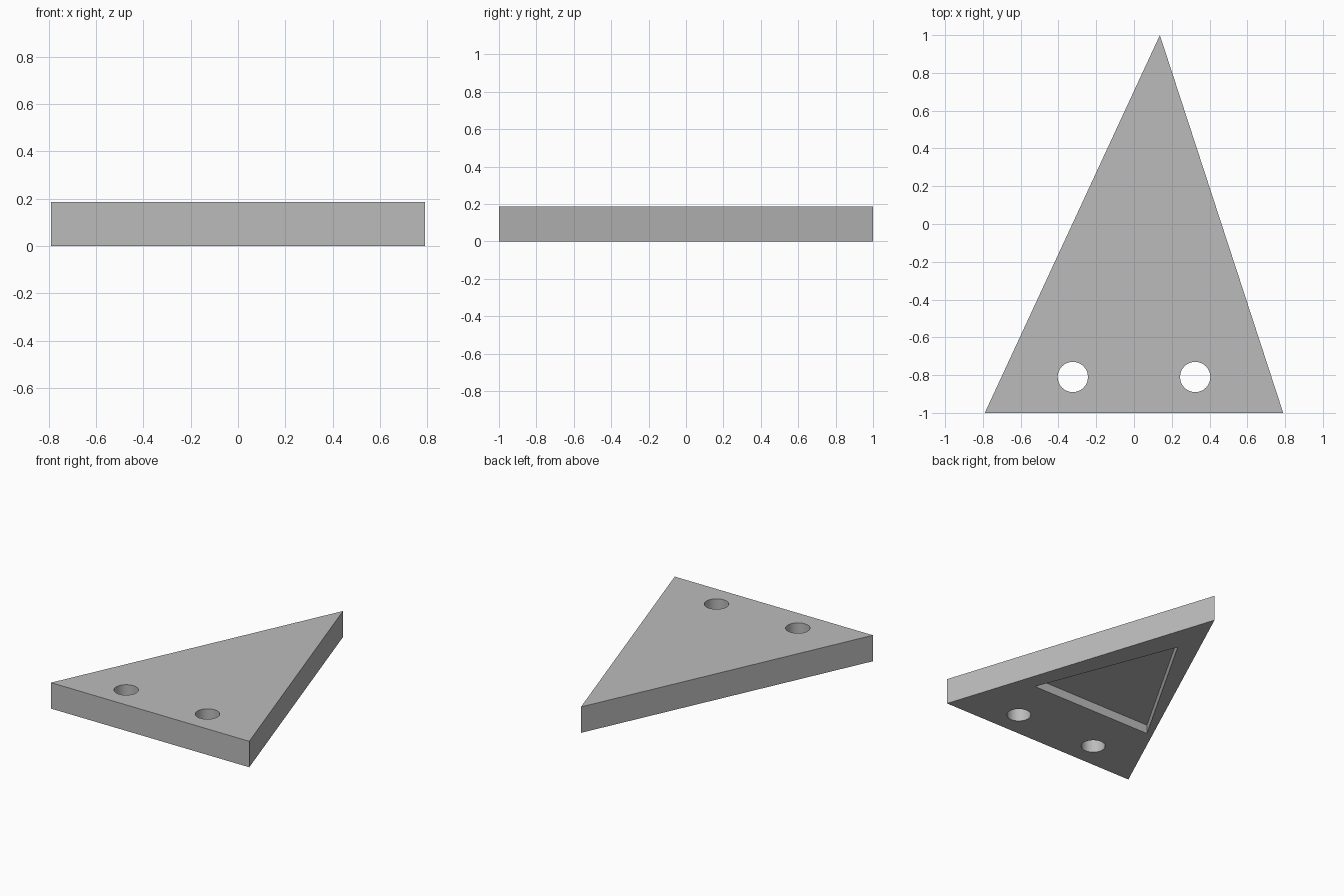
import bpy
import bmesh
import math

cube = bpy.data.objects.get("Cube")
if cube:
    bpy.data.objects.remove(cube, do_unlink=True)

THICKNESS = 0.187
POCKET_DEPTH = 0.064

grey = bpy.data.materials.new("plain grey")
grey.use_nodes = True
COLOUR = (0.5, 0.5, 0.5, 1)
grey.diffuse_color = COLOUR
grey.node_tree.nodes["Principled BSDF"].inputs["Base Color"].default_value = COLOUR


def prism(name, outline, bottom, top):
    """Extrude a flat outline upward into a closed solid."""
    bm = bmesh.new()
    base = bm.faces.new([bm.verts.new((x, y, bottom)) for x, y in outline])
    extruded = bmesh.ops.extrude_face_region(bm, geom=[base])["geom"]
    for item in extruded:
        if isinstance(item, bmesh.types.BMVert):
            item.co.z = top
    bmesh.ops.recalc_face_normals(bm, faces=bm.faces)
    mesh = bpy.data.meshes.new(name)
    bm.to_mesh(mesh)
    bm.free()
    mesh.materials.append(grey)
    obj = bpy.data.objects.new(name, mesh)
    bpy.context.collection.objects.link(obj)
    return obj


def circle(cx, cy, radius, sides=48):
    turns = [math.tau * i / sides for i in range(sides)]
    return [(cx + radius * math.cos(a), cy + radius * math.sin(a)) for a in turns]


# Triangular plate with an off-centre tip
plate = prism("triangular_plate", [(-0.79, -1), (0.79, -1), (0.137, 1)], 0, THICKNESS)

# Shallow triangular pocket underneath and two through holes
cutters = [prism("pocket_cutter", [(-0.49, -0.45), (0.485, -0.45), (0.093, 0.565)],
                 -0.1, POCKET_DEPTH)]
for side, x in (("right", -0.324), ("left", 0.324)):
    cutters.append(prism(side + "_hole_cutter", circle(x, -0.81, 0.08), -0.1, 0.3))

bpy.context.view_layer.objects.active = plate
for cutter in cutters:
    cutter.hide_render = True
    cut = plate.modifiers.new(cutter.name, "BOOLEAN")
    cut.operation = "DIFFERENCE"
    cut.solver = "EXACT"
    cut.object = cutter
    bpy.ops.object.modifier_apply(modifier=cut.name)
    bpy.data.objects.remove(cutter, do_unlink=True)

# Smooth hole walls, crisp edges elsewhere
bpy.ops.object.select_all(action="DESELECT")
plate.select_set(True)
bpy.ops.object.shade_smooth_by_angle(angle=math.radians(30))
